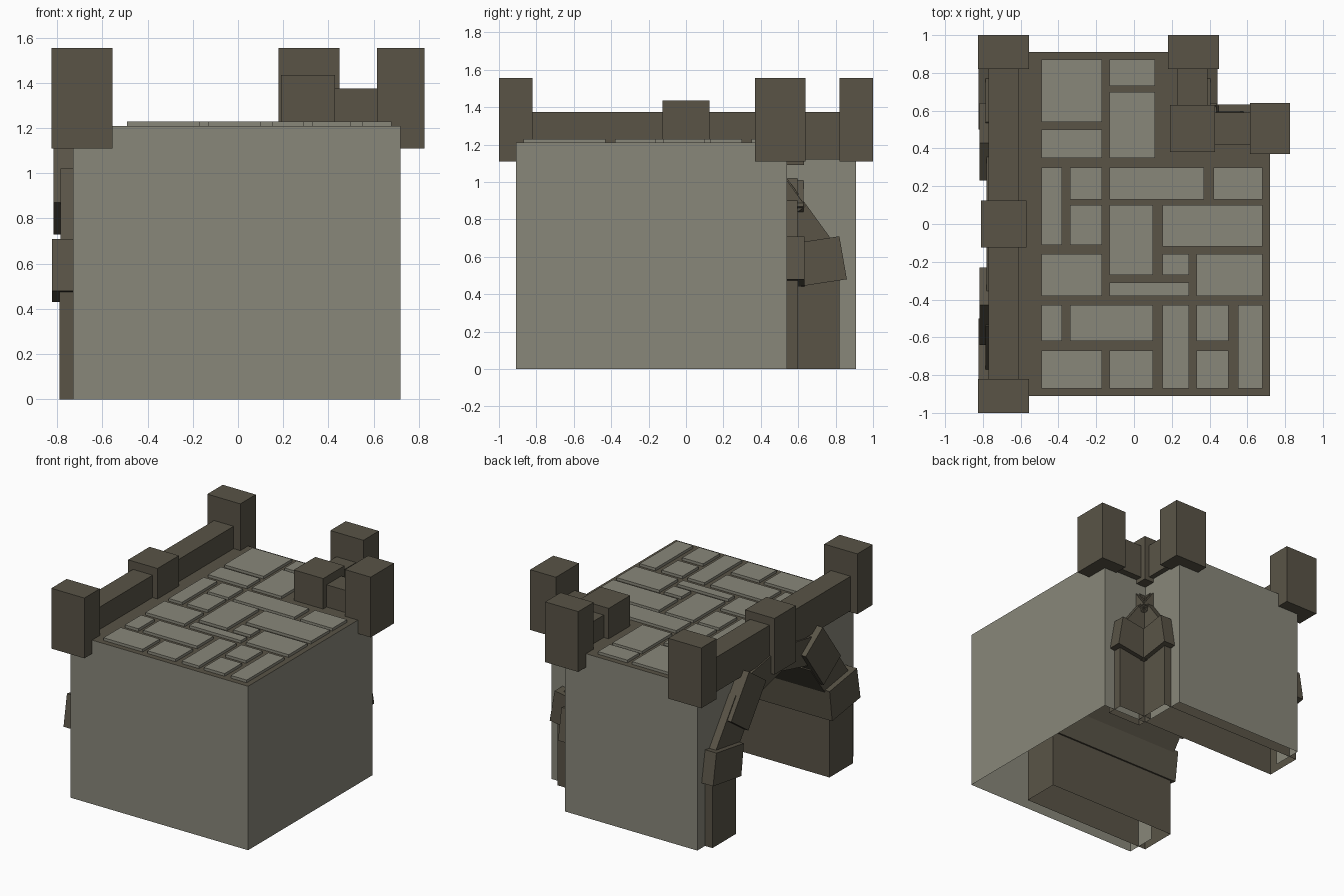
import bpy, bmesh

if "Cube" in bpy.data.objects:
    bpy.data.objects.remove(bpy.data.objects["Cube"])

def material(name, rgb):
    m = bpy.data.materials.new(name)
    m.diffuse_color = (*rgb, 1)
    m.use_nodes = True
    m.node_tree.nodes["Principled BSDF"].inputs["Base Color"].default_value = m.diffuse_color
    return m

STONE = material("light_stone", (0.25, 0.245, 0.195))
TRIM = material("dark_trim", (0.10, 0.088, 0.062))

def finish(name, bm, mats, fix=True):
    if fix:
        bmesh.ops.recalc_face_normals(bm, faces=bm.faces)
    me = bpy.data.meshes.new(name)
    bm.to_mesh(me)
    bm.free()
    for m in mats:
        me.materials.append(m)
    ob = bpy.data.objects.new(name, me)
    bpy.context.collection.objects.link(ob)
    return ob

def add_prism(bm, profile, lo, hi, place, open_bottom=False):
    """Extrude a 2D profile from lo to hi; place(u, v, w) gives the position."""
    a = [bm.verts.new(place(u, v, lo)) for u, v in profile]
    b = [bm.verts.new(place(u, v, hi)) for u, v in profile]
    faces = [bm.faces.new(a), bm.faces.new(b)]
    n = len(profile)
    for i in range(n):
        j = (i + 1) % n
        faces.append(bm.faces.new((a[i], a[j], b[j], b[i])))
    bmesh.ops.recalc_face_normals(bm, faces=faces)
    if open_bottom:
        low = [f for f in faces if all(v.co.z < 1e-4 for v in f.verts)]
        bmesh.ops.delete(bm, geom=low, context='FACES_ONLY')

def box(name, x0, x1, y0, y1, z0, z1, mat=TRIM):
    bm = bmesh.new()
    add_prism(bm, [(x0, y0), (x1, y0), (x1, y1), (x0, y1)], z0, z1,
              lambda u, v, w: (u, v, w))
    return finish(name, bm, [mat])

# Body: open-bottomed shell with a notched corner and an arched left wall
X0, X1, Y, H = -0.73, 0.72, 0.91, 1.21
NX, NY = 0.35, 0.54
bm = bmesh.new()
plan = [(X0, -Y), (X1, -Y), (X1, NY), (NX, NY), (NX, Y), (X0, Y)]
for (ax, ay), (bx, by) in zip(plan[:-1], plan[1:]):
    bm.faces.new([bm.verts.new(p) for p in
                  ((ax, ay, 0), (bx, by, 0), (bx, by, H), (ax, ay, H))])
half = [(0.68, 0), (0.68, 0.6), (0.45, 0.95), (0, 1.08)]
arch = half + [(-y, z) for y, z in half[-2::-1]]
wall = [(-Y, 0), (-Y, H), (Y, H), (Y, 0)] + arch
bm.faces.new([bm.verts.new((X0, y, z)) for y, z in reversed(wall)])
floor = bm.faces.new([bm.verts.new((x, y, H)) for x, y in plan])
floor.material_index = 1
bmesh.ops.remove_doubles(bm, verts=bm.verts, dist=1e-4)
finish("wall_body", bm, [STONE, TRIM])

# Paving slabs on the walkway
slabs = [
    (-.49, -.17, .54, .87), (-.13, .11, .73, .87), (-.13, .11, .35, .70),
    (-.49, -.17, .35, .50), (-.49, -.38, -.11, .30), (-.34, -.17, .13, .30),
    (-.34, -.17, -.11, .10), (-.13, .37, .13, .30), (.42, .68, .13, .30),
    (-.13, .10, -.27, .10), (.15, .68, -.12, .10), (-.49, -.17, -.38, -.16),
    (.15, .29, -.27, -.16), (-.13, .29, -.38, -.31), (.33, .68, -.38, -.16),
    (-.49, -.38, -.62, -.43), (-.34, .10, -.62, -.43), (.15, .29, -.87, -.43),
    (.33, .50, -.62, -.43), (.55, .68, -.87, -.43), (-.49, -.17, -.87, -.67),
    (-.13, .10, -.87, -.67), (.33, .50, -.87, -.67)]
bm = bmesh.new()
for x0, x1, y0, y1 in slabs:
    add_prism(bm, [(x0, y0), (x1, y0), (x1, y1), (x0, y1)], H, 1.23,
              lambda u, v, w: (u, v, w))
finish("paving_slabs", bm, [STONE])

# Half-arch stones as (sideways, height) profiles, with how far each projects
stones = [
    ("jamb", [(.545, 0), (.82, 0), (.82, .55), (.545, .55)], 0.06),
    ("springer", [(.53, .43), (.86, .48), (.82, .71), (.50, .66)], 0.093),
    ("lower_rib", [(.57, .55), (.78, .69), (.54, 1.02), (.33, .87)], 0.055),
    ("rib_block", [(.44, .73), (.64, .87), (.43, 1.16), (.23, 1.02)], 0.087),
    ("upper_rib", [(.36, .90), (.40, 1.10), (0, 1.17), (0, .99)], 0.05),
]
for side, sign in (("front", -1), ("back", 1)):
    for name, prof, out in stones:
        # the back run passes through to the notch, the front run stops inside
        deep = NX + out if sign > 0 and name != "upper_rib" else 0.28
        bm = bmesh.new()
        add_prism(bm, prof, X0 - out, deep,
                  lambda u, v, w: (w, sign * u, v), name == "jamb")
        finish("arch_%s_%s" % (name, side), bm, [TRIM], False)

# Matching half arch on the other wall of the notch
for name, prof, out in stones[:4]:
    bm = bmesh.new()
    add_prism(bm, prof, NY - 0.06, NY + out,
              lambda u, v, w: (u - NY + NX, w, v), name == "jamb")
    finish("notch_" + name, bm, [TRIM], False)

# Parapet rails
box("rail_left", -.77, -.61, -.90, .90, 1.12, 1.375)
box("rail_notch_back", .23, .39, .45, .90, 1.12, 1.375)
box("rail_notch_right", .25, .70, .42, .59, 1.12, 1.374)

# Mid posts
box("keystone_post", -.81, -.57, -.125, .125, 1.02, 1.435)
box("notch_post", .19, .43, .38, .63, 1.09, 1.435)

# Tall end pillars
for name, x0, x1, y0, y1 in (
        ("left_front", -.825, -.555, -1.0, -.82),
        ("left_back", -.825, -.555, .82, 1.0),
        ("notch_back", .18, .45, .82, 1.0),
        ("notch_right", .615, .825, .37, .64)):
    box("pillar_" + name, x0, x1, y0, y1, 1.11, 1.555)
